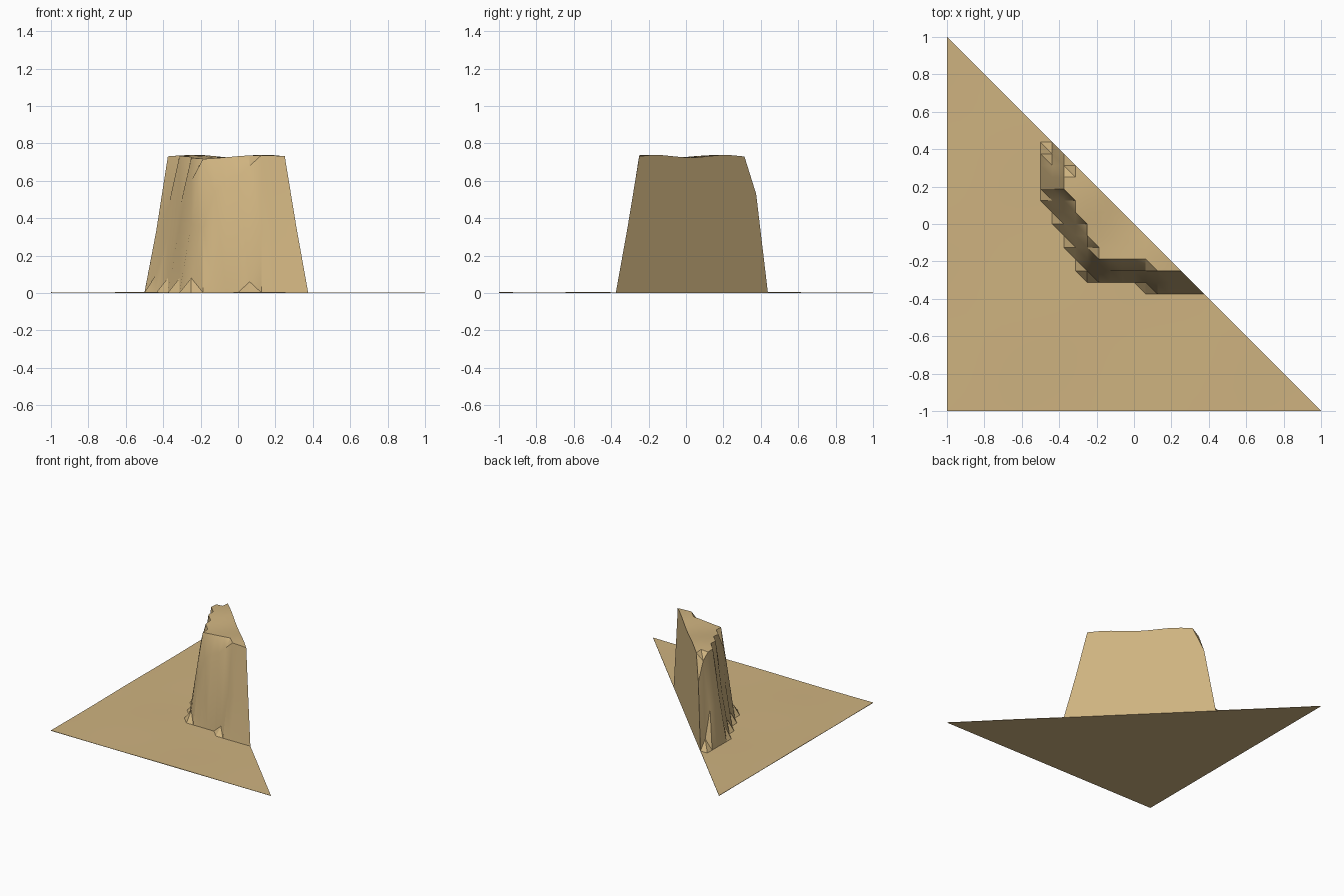
import bpy, bmesh, math

if "Cube" in bpy.data.objects:
    bpy.data.objects.remove(bpy.data.objects["Cube"])

N = 32                      # grid cells along each straight side
STEP = 2 / N

# Cliff ramp: row -> (first raised column, heights up to the plateau rim)
CLIFF = {
    11: (17, [.06, .33, .34, .34, .35]),
    12: (12, [.08, .35, .54, .60, .62, .68]),
    13: (12, [.37]),
    14: (11, [.08, .60]),
    15: (11, [.35]),
    16: (10, [.08, .45]),
    17: (10, [.30]),
    18: (9, [.10, .45]),
    19: (9, [.33]),
    20: (9, [.33]),
    21: (9, [.30, .68]),
    22: (9, [.08, .53]),
}


def height(i, j):
    x, y = -1 + i * STEP, -1 + j * STEP
    ground = 0.003 + 0.0015 * math.sin(5 * x + 1) * math.cos(6 * y)
    if j not in CLIFF or i < CLIFF[j][0]:
        return ground
    first, ramp = CLIFF[j]
    if i - first < len(ramp):
        return ramp[i - first]
    # gently rolling plateau, dipping at the front left rim
    along, depth = (x - y) / 2, -(x + y)
    return 0.731 + 0.007 * math.cos((along - 0.16) * 17) - 0.03 * max(0, depth - 0.1)


bm = bmesh.new()

# Ground sheet and mesa top, split along the long edge direction
top = {(i, j): bm.verts.new((-1 + i * STEP, -1 + j * STEP, height(i, j)))
       for j in range(N + 1) for i in range(N + 1 - j)}
for j in range(N):
    for i in range(N - j):
        bm.faces.new((top[i, j], top[i + 1, j], top[i, j + 1]))
        if i + j < N - 1:
            bm.faces.new((top[i + 1, j], top[i + 1, j + 1], top[i, j + 1]))

# Vertical sides, including the flat cut through the mesa, and the base
rim = [(i, 0) for i in range(N)] + [(N - k, k) for k in range(N)] + [(0, N - k) for k in range(N)]
low = [bm.verts.new((top[k].co.x, top[k].co.y, 0)) for k in rim]
for a in range(len(rim)):
    b = (a + 1) % len(rim)
    bm.faces.new((low[a], low[b], top[rim[b]], top[rim[a]]))
bm.faces.new(low[::-1])

mesh = bpy.data.meshes.new("mesa_terrain")
bm.to_mesh(mesh)
bm.free()
mesa = bpy.data.objects.new("mesa_terrain", mesh)
bpy.context.collection.objects.link(mesa)

# Sandstone colour
sand = bpy.data.materials.new("sandstone")
sand.diffuse_color = (0.62, 0.45, 0.215, 1)
sand.use_nodes = True
sand.node_tree.nodes["Principled BSDF"].inputs["Base Color"].default_value = sand.diffuse_color
mesh.materials.append(sand)

bpy.context.view_layer.objects.active = mesa
mesa.select_set(True)
bpy.ops.object.shade_smooth_by_angle(angle=math.radians(30))
